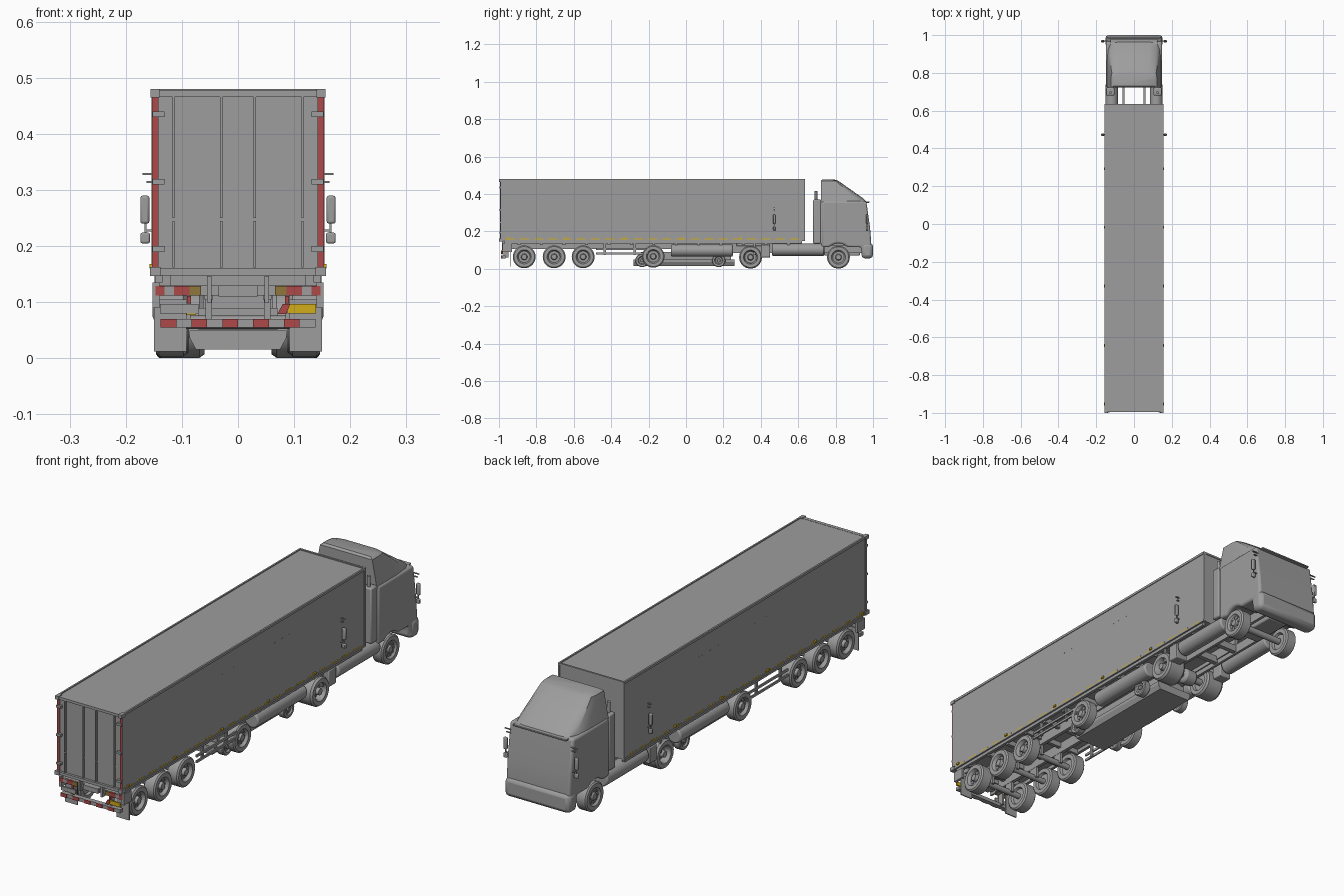
import bpy, bmesh, math
from mathutils import Matrix

if "Cube" in bpy.data.objects:
    bpy.data.objects.remove(bpy.data.objects["Cube"])


def material(name, r, g, b):
    m = bpy.data.materials.new(name)
    m.use_nodes = True
    m.diffuse_color = (r, g, b, 1)
    m.node_tree.nodes["Principled BSDF"].inputs["Base Color"].default_value = (r, g, b, 1)
    return m


GREY = material("body grey", .34, .34, .34)
RED = material("marker red", .42, .065, .065)
YELLOW = material("marker yellow", .65, .42, .01)
AMBER = material("lamp amber", .28, .18, .045)
BOTH = (1, -1)


def finish(name, bm, mat, bevel=0, segments=2, smooth=False):
    bmesh.ops.recalc_face_normals(bm, faces=bm.faces)
    me = bpy.data.meshes.new(name)
    bm.to_mesh(me)
    bm.free()
    ob = bpy.data.objects.new(name, me)
    bpy.context.collection.objects.link(ob)
    me.materials.append(mat)
    if bevel:
        mod = ob.modifiers.new("bevel", "BEVEL")
        mod.width, mod.segments = bevel, segments
    if smooth or bevel:
        bpy.context.view_layer.objects.active = ob
        ob.select_set(True)
        bpy.ops.object.shade_smooth_by_angle(angle=math.radians(35))
        ob.select_set(False)
    return ob


def box(name, x, y, z, mat=GREY, bevel=0, sides=(1,)):
    """Box from (low, high) ranges; sides=BOTH adds the mirrored twin."""
    bm = bmesh.new()
    for s in sides:
        mid = [s * sum(x) / 2, sum(y) / 2, sum(z) / 2]
        size = [abs(r[1] - r[0]) for r in (x, y, z)]
        bmesh.ops.create_cube(bm, size=1, matrix=Matrix.Translation(mid) @ Matrix.Diagonal((*size, 1)))
    return finish(name, bm, mat, bevel)


def rod(name, centre, radius, length, axis, sides=(1,), bevel=0, n=20):
    bm = bmesh.new()
    turn = {"X": Matrix.Rotation(math.pi / 2, 4, "Y"), "Y": Matrix.Rotation(math.pi / 2, 4, "X"),
            "Z": Matrix.Identity(4)}[axis]
    for s in sides:
        place = Matrix.Translation((s * centre[0], centre[1], centre[2]))
        bmesh.ops.create_cone(bm, cap_ends=True, segments=n, radius1=radius, radius2=radius,
                              depth=length, matrix=place @ turn)
    return finish(name, bm, GREY, bevel, smooth=True)


def prism(name, outline, axis, low, high, mat=GREY, bevel=0):
    """Extrude an outline along x (points are y, z) or along y (points are x, z)."""
    bm = bmesh.new()
    place = (lambda a, b: (low, a, b)) if axis == "X" else (lambda a, b: (a, low, b))
    face = bm.faces.new([bm.verts.new(place(a, b)) for a, b in outline])
    new = bmesh.ops.extrude_face_region(bm, geom=[face])["geom"]
    step = (high - low, 0, 0) if axis == "X" else (0, high - low, 0)
    bmesh.ops.translate(bm, vec=step, verts=[v for v in new if isinstance(v, bmesh.types.BMVert)])
    return finish(name, bm, mat, bevel, 3)


def wheel(name, y, z, r, inner, outer, dish=.012, n=32):
    """Mirrored pair of lathed wheels with hub bolts."""
    w = outer - inner
    prof = [(inner + .01, 0), (inner + .01, r * .55), (inner, r * .62), (inner, r * .9), (inner + w * .1, r),
            (outer - w * .1, r), (outer, r * .9), (outer, r * .62), (outer - .004, r * .57),
            (outer - dish, r * .5), (outer - dish, r * .28), (outer - .002, r * .22), (outer - .002, 0)]
    bm = bmesh.new()
    for s in BOTH:
        start = [bm.verts.new((s * px, y, z + pr)) for px, pr in prof]
        edges = [bm.edges.new(p) for p in zip(start, start[1:])]
        bmesh.ops.spin(bm, geom=start + edges, cent=(0, y, z), axis=(1, 0, 0), angle=2 * math.pi, steps=n)
        for i in range(8):
            a = math.pi * i / 4
            at = (s * (outer - dish), y + r * .39 * math.cos(a), z + r * .39 * math.sin(a))
            bmesh.ops.create_cube(bm, size=r * .11, matrix=Matrix.Translation(at))
    bmesh.ops.remove_doubles(bm, verts=bm.verts, dist=.00005)
    return finish(name, bm, GREY, smooth=True)


# Trailer body with edge frame
box("trailer_box", (-.152, .152), (-.985, .632), (.15, .476))
box("trailer_roof_trim", (.148, .155), (-.99, .635), (.47, .48), sides=BOTH)
box("trailer_floor_trim", (.148, .155), (-.99, .635), (.148, .156), sides=BOTH)
box("front_corner_post", (.146, .154), (.626, .635), (.15, .48), sides=BOTH)
box("roof_front_trim", (-.153, .153), (.627, .635), (.472, .48))
for i in range(21):
    y = -.965 + i * .076
    box("side_marker_tape", (.1515, .1526), (y, y + .05), (.1565, .162), YELLOW, sides=BOTH)
for y in (-.96, -.65, -.335, -.025, .285):
    box("side_lamp", (.152, .158), (y, y + .014), (.16, .168), YELLOW, sides=BOTH)
for y in (-.35, 0):
    for i in range(6):
        box("side_vent", (.1515, .1524), (y + i * .025, y + i * .025 + .009), (.392, .394), sides=BOTH)

# Rear doors
box("rear_header", (-.155, .155), (-.995, -.98), (.466, .477))
box("rear_sill", (-.155, .155), (-.995, -.98), (.148, .16))
box("header_corner", (.14, .156), (-1, -.975), (.465, .48), sides=BOTH)
box("sill_corner", (.138, .157), (-1, -.975), (.147, .163), sides=BOTH)
box("rear_corner_post", (.142, .153), (-.991, -.98), (.16, .468), sides=BOTH)
box("red_post_strip", (.143, .1525), (-.9922, -.991), (.163, .465), RED, sides=BOTH)
for z in (.19, .31, .43):
    box("door_hinge", (.131, .152), (-.997, -.98), (z, z + .01), sides=BOTH)
for x in (.03, .115):
    box("door_lock_rod", (x - .002, x + .002), (-.994, -.984), (.162, .245), sides=BOTH)
    box("door_lock_rod_upper", (x - .002, x + .002), (-.994, -.984), (.25, .466), sides=BOTH)

# Rear lamp bar
box("lamp_bar", (-.148, .148), (-.975, -.95), (.112, .13))
box("rear_cross_frame", (-.12, .12), (-.96, -.93), (.13, .148))
box("plate_mount", (-.035, .035), (-.985, -.95), (.11, .13))
box("plate_arm", (.047, .055), (-.985, -.95), (.1, .147), sides=BOTH)
for a, b, m in ((.066, .086, AMBER), (.086, .114, RED), (.114, .131, GREY), (.131, .147, RED)):
    box("tail_lamp", (a, b), (-.982, -.974), (.112, .129), m, sides=BOTH)

# Rear warning plates: a yellow board with a slanted red end, a grey board opposite
box("warning_board_yellow", (.088, .139), (-.985, -.978), (.08, .097), YELLOW)
box("warning_board_grey", (-.139, -.07), (-.985, -.978), (.08, .097))
prism("warning_board_red_end", [(.07, .079), (.086, .079), (.093, .097), (.08, .097)], "Y", -.988, -.98, RED)
box("warning_board_edge", (-.092, -.075), (-.986, -.98), (.077, .08), YELLOW)
box("red_reflector", (.084, .091), (-.982, -.977), (.098, .111), RED, sides=BOTH)
box("warning_board_arm", (.085, .093), (-.977, -.95), (.06, .113), sides=BOTH)

# Underrun bumper and mudflaps
box("underrun_bumper", (-.138, .138), (-.985, -.965), (.055, .07))
for i in range(5):
    x = -.138 + i * .055
    box("bumper_red_stripe", (x, x + .028), (-.988, -.984), (.055, .07), RED)
box("mudflap", (.092, .15), (-.942, -.937), (.012, .105), sides=BOTH)
box("mudflap_bracket", (.14, .152), (-.98, -.93), (.09, .135), sides=BOTH)

# Trailer chassis
box("trailer_rail", (.045, .06), (-.95, .6), (.105, .15), sides=BOTH)
box("trailer_side_rail", (.135, .148), (-.97, .62), (.135, .15), sides=BOTH)
for i in range(13):
    y = -.9 + i * .12
    box("floor_crossmember", (-.14, .14), (y, y + .015), (.128, .15))
for y in (-.44, -.28, .36):
    box("guard_hanger", (.132, .14), (y, y + .012), (.075, .14), sides=BOTH)
for z in (.076, .1):
    box("side_guard", (.138, .144), (-.48, -.2), (z, z + .01), sides=BOTH)

# Wheels and axles
for y in (-.865, -.705, -.55):
    wheel("trailer_wheel", y, .064, .061, .092, .146, .014)
    rod("trailer_axle", (0, y, .064), .012, .21, "X")
    box("axle_hanger", (.046, .058), (y - .02, y + .02), (.06, .11), sides=BOTH)
wheel("spare_wheel", -.175, .066, .06, .1, .146)
wheel("drive_wheel", .345, .062, .061, .06, .146, .028)
wheel("steer_wheel", .815, .062, .061, .095, .146, .008)
for y in (.345, .815):
    rod("tractor_axle", (0, y, .062), .014, .2, "X")
rod("differential", (0, .345, .062), .033, .06, "X", bevel=.01)

# Low carrier slung under the middle
prism("under_tray", [(-.075, .016), (.075, .016), (.086, .036), (.086, .05), (-.086, .05), (-.086, .036)],
      "Y", -.28, .26)
box("under_tray_deck", (-.07, .07), (-.24, .24), (.05, .09))
for y in (-.235, .175):
    wheel("carrier_wheel", y, .045, .036, .087, .118, .006, 24)
    rod("carrier_axle", (0, y, .045), .008, .18, "X")

# Tanks
rod("trailer_tank", (.118, .085, .098), .033, .33, "Y", sides=BOTH, bevel=.006, n=28)
rod("fuel_tank", (.118, .6, .102), .033, .28, "Y", sides=BOTH, bevel=.006, n=28)
box("battery_box", (.09, .145), (.4, .45), (.06, .13), bevel=.004, sides=BOTH)

# Tractor chassis
box("tractor_rail", (.05, .062), (.2, .95), (.085, .125), sides=BOTH)
for y in (.24, .46, .58, .9):
    box("tractor_crossmember", (-.06, .06), (y, y + .02), (.09, .12))
box("coupling_plate", (-.07, .07), (.27, .43), (.122, .14), bevel=.004)
box("engine_block", (-.048, .048), (.74, .93), (.07, .16), bevel=.006)

# Cab shell with a shallow wheel arch in its outline
arch = [(.815 + .07 * math.cos(a), .066 + .07 * math.sin(a))
        for a in [math.pi * (.75 - i / 16) for i in range(9)]]
prism("cab_shell", [(.725, .362), (.725, .116)] + arch +
      [(.935, .116), (.94, .075), (.99, .075), (.99, .145), (.984, .22), (.964, .362)], "X", -.149, .149, bevel=.01)
box("front_bumper", (-.152, .152), (.938, 1), (.056, .138), bevel=.018)
box("sun_visor", (-.125, .125), (.955, .98), (.353, .36), bevel=.002)

# Roof fairing lofted between rounded outlines
bm = bmesh.new()
rings = []
for half, rear, front, z in ((.144, .722, .968, .355), (.14, .722, .948, .376),
                             (.122, .722, .815, .47), (.11, .73, .79, .478)):
    corner = [(half, rear), (half, rear + (front - rear) * .55), (half * .96, rear + (front - rear) * .84),
              (half * .86, front - .008), (half * .6, front)]
    pts = corner + [(-x, y) for x, y in reversed(corner)]
    rings.append([bm.verts.new((x, y, z)) for x, y in pts])
for lo, hi in zip(rings, rings[1:]):
    for i in range(len(lo)):
        j = (i + 1) % len(lo)
        bm.faces.new((lo[i], lo[j], hi[j], hi[i]))
bm.faces.new(rings[0])
bm.faces.new(rings[-1])
finish("roof_fairing", bm, GREY, smooth=True)

# Fairings and stacks behind the cab
box("side_fairing", (.103, .147), (.68, .722), (.135, .37), bevel=.006, sides=BOTH)
rod("exhaust_stack", (.125, .695, .39), .007, .05, "Z", sides=BOTH)

# Mirrors on the cab and the matching pair on the trailer sides
for y in (.968, .472):
    box("main_mirror", (.158, .174), (y - .006, y + .006), (.24, .29), GREY, .004, BOTH)
    box("lower_mirror", (.157, .174), (y - .006, y + .006), (.205, .224), GREY, .003, BOTH)
    box("mirror_stem", (.163, .167), (y - .002, y + .002), (.22, .245), sides=BOTH)
    box("mirror_bracket", (.145, .166), (y - .003, y + .003), (.226, .23), sides=BOTH)
    for z, reach in ((.327, .17), (.313, .163)):
        box("mirror_arm", (.14, reach), (y - .003, y + .003), (z, z + .003), sides=BOTH)
